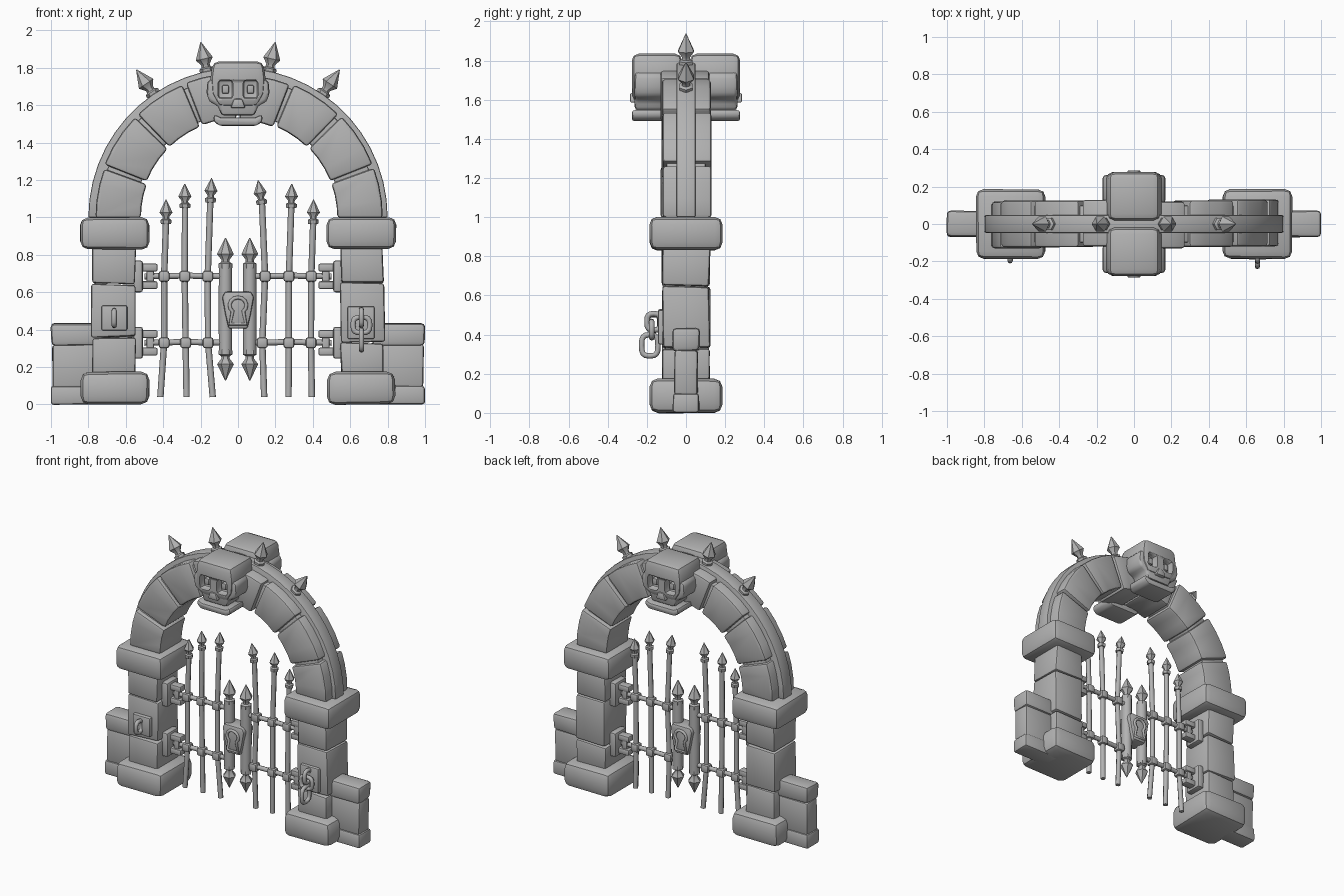
import bpy, bmesh, math, random
from mathutils import Vector, Matrix

if "Cube" in bpy.data.objects:
    bpy.data.objects.remove(bpy.data.objects["Cube"])

random.seed(4)
stone = bpy.data.materials.new("grey_stone")
stone.diffuse_color = (0.45, 0.45, 0.45, 1)
stone.use_nodes = True
stone.node_tree.nodes["Principled BSDF"].inputs["Base Color"].default_value = stone.diffuse_color


def finish(name, bm, angle=38):
    bmesh.ops.recalc_face_normals(bm, faces=bm.faces[:])
    me = bpy.data.meshes.new(name)
    bm.to_mesh(me)
    bm.free()
    for p in me.polygons:
        p.use_smooth = True
    me.set_sharp_from_angle(angle=math.radians(angle))
    me.materials.append(stone)
    ob = bpy.data.objects.new(name, me)
    bpy.context.collection.objects.link(ob)
    return ob


def prism(name, pts, y0, y1, bevel=0.0, jitter=0.0):
    """Outline in x,z pushed from y0 to y1, with rounded edges."""
    bm = bmesh.new()
    face = bm.faces.new([bm.verts.new((x, y0, z)) for x, z in pts])
    new = bmesh.ops.extrude_face_region(bm, geom=[face])["geom"]
    bmesh.ops.translate(bm, vec=(0, y1 - y0, 0),
                        verts=[v for v in new if isinstance(v, bmesh.types.BMVert)])
    bmesh.ops.recalc_face_normals(bm, faces=bm.faces[:])
    for v in bm.verts:
        v.co += Vector([random.uniform(-jitter, jitter) for _ in range(3)])
    if bevel:
        sharp = [e for e in bm.edges if e.calc_face_angle(0) > 0.45]
        bmesh.ops.bevel(bm, geom=sharp, offset=bevel, segments=2, profile=0.5,
                        affect='EDGES', clamp_overlap=True)
    return finish(name, bm)


def block(name, x0, x1, y0, y1, z0, z1, bevel=0.015, jitter=0.0):
    return prism(name, [(x0, z0), (x1, z0), (x1, z1), (x0, z1)], y0, y1, bevel, jitter)


def arc(name, r0, r1, a0, a1, y0, y1, bevel):
    """Curved stone around the arch centre, angles in degrees."""
    n = max(2, round((a1 - a0) / 7))
    ang = [math.radians(a0 + (a1 - a0) * i / n) for i in range(n + 1)]
    pts = [(r1 * math.cos(a), 1 + r1 * math.sin(a)) for a in ang]
    pts += [(r0 * math.cos(a), 1 + r0 * math.sin(a)) for a in reversed(ang)]
    return prism(name, pts, y0, y1, bevel)


def lathe(name, profile, sides, loc, tilt=0.0, scale=1.0):
    bm = bmesh.new()
    rings = []
    for r, z in profile:
        rings.append([bm.verts.new((r * math.cos(i * math.tau / sides),
                                    r * math.sin(i * math.tau / sides), z))
                      for i in range(sides)])
    for a, b in zip(rings, rings[1:]):
        for i in range(sides):
            j = (i + 1) % sides
            bm.faces.new((a[i], a[j], b[j], b[i]))
    bm.faces.new(rings[0])
    bm.faces.new(rings[-1])
    bm.transform(Matrix.Translation(loc) @ Matrix.Rotation(tilt, 4, 'Y') @ Matrix.Scale(scale, 4))
    return finish(name, bm)


def spear(name, x, z, tilt, scale):
    lathe(name, [(.026, 0), (.029, .006), (.029, .022), (.018, .028), (.017, .038),
                 (.035, .062), (.002, .13)], 6, (x, 0, z), tilt, scale)


def wire(name, pts, radius, closed=False):
    cu = bpy.data.curves.new(name, 'CURVE')
    cu.dimensions = '3D'
    cu.bevel_depth = radius
    cu.bevel_resolution = 2
    cu.use_fill_caps = True
    sp = cu.splines.new('POLY')
    sp.points.add(len(pts) - 1)
    for p, co in zip(sp.points, pts):
        p.co = (*co, 1)
    sp.use_cyclic_u = closed
    sp.use_smooth = True
    cu.materials.append(stone)
    ob = bpy.data.objects.new(name, cu)
    bpy.context.collection.objects.link(ob)


def link(name, c, axis, hw, hh, radius=0.014):
    """Rounded chain link, standing upright with its width along axis."""
    pts = []
    for i in range(16):
        a = i * math.tau / 16
        u, v = [math.copysign(abs(t) ** 0.65, t) for t in (math.cos(a), math.sin(a))]
        pts.append(Vector(c) + Vector(axis) * u * hw + Vector((0, 0, v * hh)))
    wire(name, pts, radius, True)


# Pillars, bases, caps, low side walls and hinges
for side, s in (("left", -1), ("right", 1)):
    def sided(part, a, b, *rest):
        return block(side + "_" + part, min(s * a, s * b), max(s * a, s * b), *rest)
    sided("base", .475, .84, -.185, .185, 0, .175, .045, .003)
    sided("cap", .475, .845, -.185, .185, .83, 1.0, .04, .003)
    cuts = (.15, .36, .645, .85) if s < 0 else (.15, .33, .65, .85)
    for i in range(3):
        sided("pillar_stone_%d" % i, .55, .775 + .008 * (i == 1), -.12, .12,
              cuts[i] + .002, cuts[i + 1] - .002, .014, .006)
    sided("wall_foot", .72, 1.0, -.068, .068, 0, .1, .015, .002)
    sided("wall_body", .72, .992, -.06, .06, .09, .32, .015, .003)
    sided("wall_top", .72, 1.0, -.07, .07, .315, .435, .022, .004)
    for z in (.33, .685):
        sided("hinge_plate", .508, .56, -.065, .065, z - .085, z + .085, .014)
        for dz in (-.047, .047):
            sided("hinge_lug", .43, .53, -.03, .03, z + dz - .021, z + dz + .021, .01)
        sided("hinge_pin", .45, .49, -.02, .02, z - .05, z + .05, .008)

# Arch: core, outer rim, separate stones
arc("arch_core", .55, .745, 0, 180, -.1, .1, .01)
arc("arch_rim", .70, .80, 0, 180, -.048, .048, .008)
joints = [-1, 20.8, 45, 68, 90, 112, 135, 159.2, 181]
for i in range(8):
    d = random.uniform(-.006, .006)
    arc("arch_stone_%d" % i, .525 + d, .768 + d, joints[i] + .8, joints[i + 1] - .8,
        -.125 + d, .125 + d, .016)

# Spikes on the arch
for a in (-34.5, -12, 12, 34.5):
    t = math.radians(a)
    spear("arch_spike", .785 * math.sin(t), 1 + .785 * math.cos(t), t, 1.33)


# Skulls, front and back
def skull_part(ob, cutters):
    for c in cutters:
        m = ob.modifiers.new("socket", 'BOOLEAN')
        m.operation = 'DIFFERENCE'
        m.solver = 'EXACT'
        m.object = c
    bpy.context.view_layer.update()
    me = bpy.data.meshes.new_from_object(ob.evaluated_get(bpy.context.evaluated_depsgraph_get()))
    ob.modifiers.clear()
    ob.data = me
    return ob


cutters = [block("socket_cutter", x - .04, x + .04, -.4, -.225, 1.635, 1.735, .018)
           for x in (-.067, .067)]
cranium = prism("skull_cranium", [(-.105, 1.59), (.105, 1.59), (.142, 1.66), (.148, 1.74), (.135, 1.835),
                                  (-.135, 1.835), (-.148, 1.74), (-.142, 1.66)], -.277, -.02, .035)
cheeks = prism("skull_cheeks", [(-.09, 1.545), (.09, 1.545), (.105, 1.595), (.155, 1.62), (.168, 1.665),
                                (.165, 1.725), (.13, 1.75), (-.13, 1.75), (-.165, 1.725),
                                (-.168, 1.665), (-.155, 1.62), (-.105, 1.595)], -.262, -.11, .018)
parts = [skull_part(cranium, cutters), skull_part(cheeks, cutters)]
for c in cutters:
    bpy.data.objects.remove(c)
for x in (-.067, .067):
    parts.append(block("skull_pupil", x - .018, x + .018, -.258, -.2, 1.662, 1.708, .008))
parts.append(prism("skull_nose", [(-.04, 1.585), (.04, 1.585), (.022, 1.635), (-.022, 1.635)],
                   -.287, -.2, .01))
parts.append(prism("skull_jaw", [(-.1, 1.49), (.1, 1.49), (.132, 1.515), (.128, 1.552),
                                 (.09, 1.535), (-.09, 1.535), (-.128, 1.552), (-.132, 1.515)],
                   -.277, -.1, .014))
for p in parts:
    twin = bpy.data.objects.new(p.name + "_back", p.data)
    twin.rotation_euler.z = math.pi
    bpy.context.collection.objects.link(twin)

# Gate bars: x at four heights, height of the collar, lean of the tip
bars = [((-.415, -.395, -.395, -.385), .965, 0), ((-.275, -.28, -.285, -.283), 1.05, -1),
        ((-.135, -.16, -.162, -.148), 1.08, 3), ((.14, .13, .145, .128), 1.07, -9),
        ((.27, .272, .272, .285), 1.05, 1), ((.395, .39, .392, .402), .965, 1)]
for xs, top, lean in bars:
    wire("gate_bar", [(x, 0, z) for x, z in zip(xs, (.04, .33, .685, top + .01))], .017)
    spear("bar_tip", xs[3], top, math.radians(lean), 1.0)
    for x, z in ((xs[1], .33), (xs[2], .685)):
        block("bar_knot", x - .029, x + .029, -.029, .029, z - .029, z + .029, .014)

# Rails and the two meeting posts
for z in (.33, .685):
    for s in (-1, 1):
        wire("gate_rail", [(s * .5, 0, z), (s * .28, 0, z + .004), (s * .06, 0, z)], .016)
for x in (-.067, .063):
    lathe("gate_post", [(.035, .27), (.037, .5), (.035, .75)], 10, (x, 0, 0))
    spear("post_tip_top", x, .725, 0, 1.28)
    spear("post_tip_bottom", x, .295, math.pi, 1.28)

# Lock with a raised keyhole rim on both faces
prism("lock_plate", [(-.05, .405), (.05, .405), (.068, .48), (.085, .575), (.07, .603),
                     (-.07, .603), (-.085, .575), (-.068, .48)], -.058, .058, .012)
key = [(.045 * math.sin(math.radians(a)), .53 + .042 * math.cos(math.radians(a)))
       for a in range(-140, 141, 28)] + [(.042, .43), (-.042, .43)]
for y in (-.06, .06):
    wire("keyhole_rim", [(x, y, z) for x, z in key], .01, True)

# Chain plates and links on the front of the pillars
block("left_chain_plate", -.73, -.592, -.143, -.1, .395, .53, .01)
link("left_staple", (-.662, -.165, .462), (0, 1, 0), .032, .04)
block("right_chain_plate", .585, .73, -.143, -.1, .35, .525, .01)
link("right_staple", (.66, -.165, .465), (0, 1, 0), .034, .042)
link("right_ring", (.66, -.175, .425), (1, 0, 0), .045, .042)
link("right_lower_link", (.66, -.185, .345), (0, 1, 0), .042, .054)
